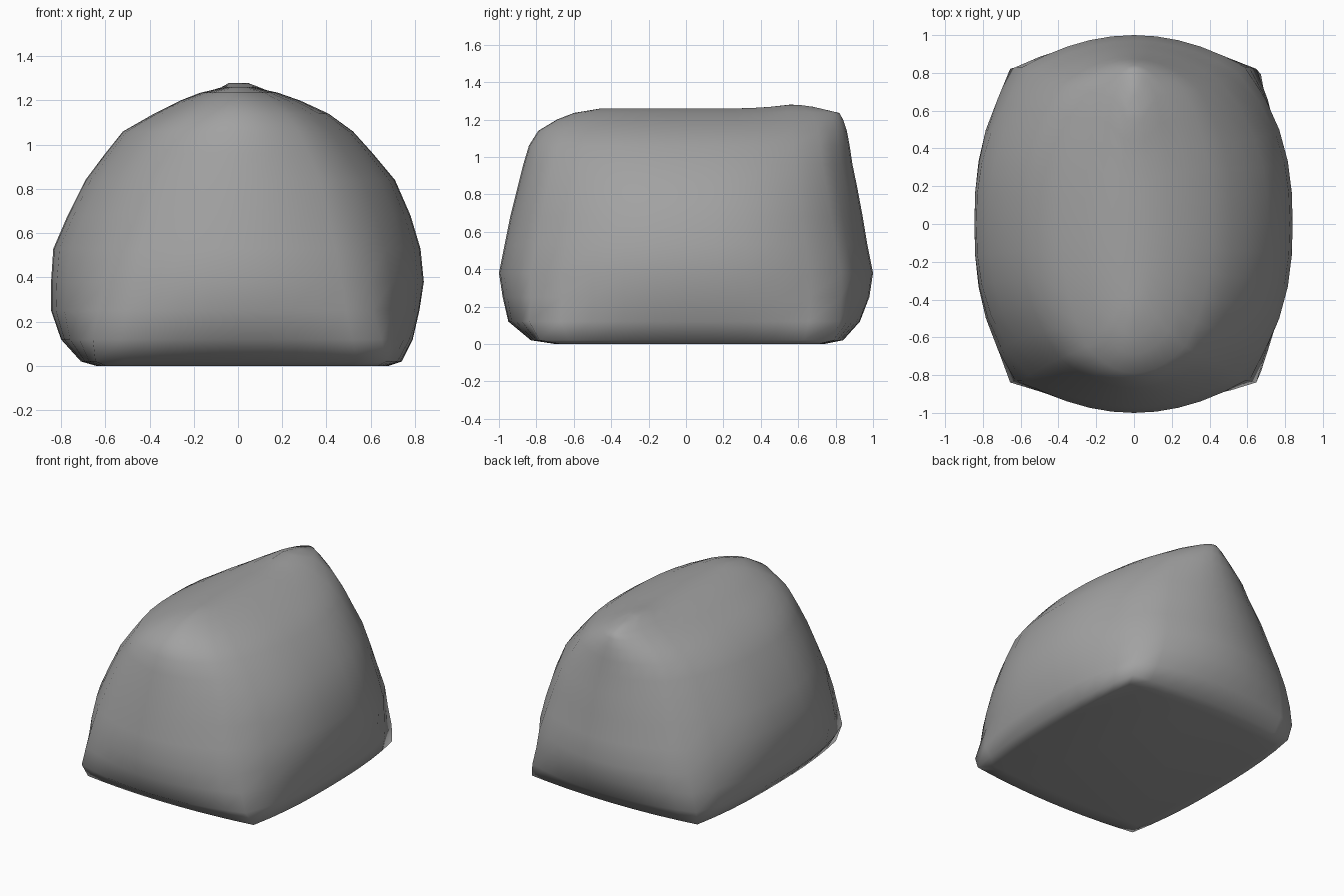
import bpy
import bmesh
from math import exp, pi

if "Cube" in bpy.data.objects:
    bpy.data.objects.remove(bpy.data.objects["Cube"])

STEPS = 10  # faces along each of the four sides

# Outline of the boulder: height, then reach to -x, +x, -y, +y
LEVELS = [
    (0.0, 0.64, 0.68, 0.70, 0.74),
    (0.02, 0.71, 0.74, 0.83, 0.84),
    (0.12, 0.80, 0.79, 0.95, 0.93),
    (0.25, 0.845, 0.82, 0.98, 0.98),
    (0.38, 0.845, 0.84, 1.0, 1.0),
    (0.53, 0.835, 0.825, 0.97, 0.97),
    (0.68, 0.77, 0.78, 0.94, 0.945),
    (0.84, 0.69, 0.71, 0.90, 0.915),
    (0.96, 0.60, 0.61, 0.87, 0.89),
    (1.06, 0.52, 0.52, 0.84, 0.875),
    (1.14, 0.38, 0.41, 0.79, 0.86),
    (1.20, 0.26, 0.28, 0.69, 0.84),
    (1.235, 0.17, 0.18, 0.60, 0.82),
    (1.26, 0.06, 0.07, 0.45, 0.68),
]


def ring_points(level):
    """Four-cornered ring with bulging sides; corners flare near the ground."""
    z, left, right, front, back = level
    kx = 0.57 + 0.07 * z + 0.36 * exp(-z / 0.3)
    ky = 0.82 + 0.14 * exp(-z / 0.15)

    def place(u, v):
        x = u * (right if u > 0 else left)
        y = v * (back if v > 0 else front)
        # Small crest near the rear end of the ridge
        crest = 0.022 * exp(-((y - 0.56) / 0.12) ** 2 - (x / 0.12) ** 2)
        return x, y, z + (crest if z > 1.1 else 0)

    params = [2 * i / STEPS - 1 for i in range(STEPS)]
    ends = [(kx * t, -ky - (1 - ky) * (1 - t * t)) for t in params]
    flanks = [(kx + (1 - kx) * (1 - abs(t) ** 2.5), ky * t) for t in params]
    loop = ends + flanks
    loop += [(-u, -v) for u, v in loop]
    return [place(u, v) for u, v in loop]


# Rock body lofted through the rings
bm = bmesh.new()
rings = [[bm.verts.new(p) for p in ring_points(level)] for level in LEVELS]
count = 4 * STEPS
for low, high in zip(rings, rings[1:]):
    for i in range(count):
        j = (i + 1) % count
        bm.faces.new((low[i], low[j], high[j], high[i]))

# Flat underside
bm.faces.new(rings[0][::-1])

# Ridge cap: strips across the ridge, closed by a face at each end
top = rings[-1]
for i in range(STEPS):
    bm.faces.new((top[-i], top[STEPS + i], top[STEPS + i + 1], top[-i - 1]))
bm.faces.new(top[:STEPS + 1])
bm.faces.new(top[2 * STEPS:3 * STEPS + 1])
bmesh.ops.recalc_face_normals(bm, faces=bm.faces)

mesh = bpy.data.meshes.new("boulder")
bm.to_mesh(mesh)
bm.free()
boulder = bpy.data.objects.new("boulder", mesh)
bpy.context.collection.objects.link(boulder)

# Plain stone grey
stone = bpy.data.materials.new("stone_grey")
stone.use_nodes = True
grey = (0.36, 0.36, 0.36, 1)
stone.diffuse_color = grey
stone.node_tree.nodes["Principled BSDF"].inputs["Base Color"].default_value = grey
mesh.materials.append(stone)

bpy.context.view_layer.objects.active = boulder
boulder.select_set(True)
bpy.ops.object.shade_smooth_by_angle(angle=pi * 0.45)
